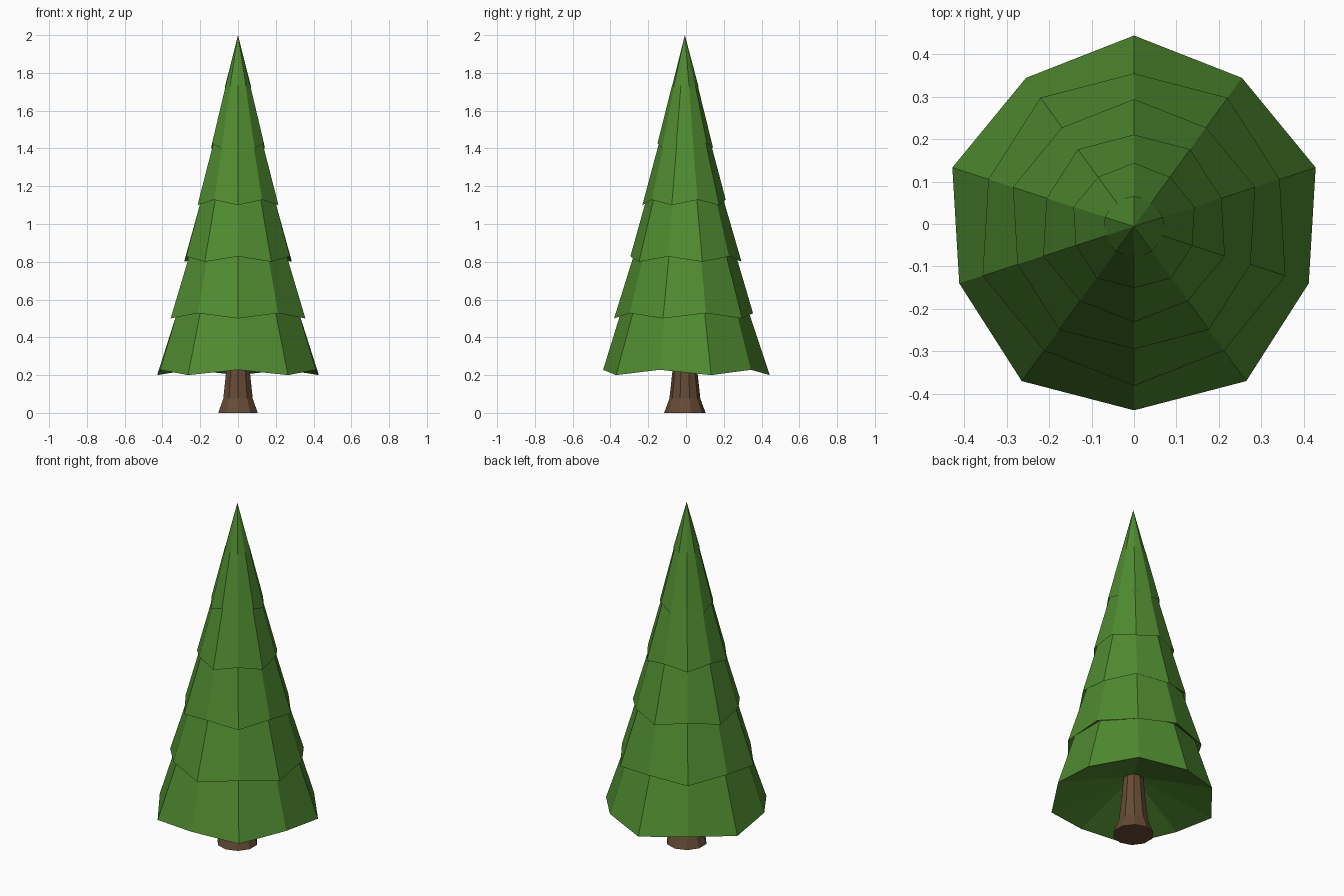
import bpy, bmesh, math

if "Cube" in bpy.data.objects:
    bpy.data.objects.remove(bpy.data.objects["Cube"])

SIDES = 10
Y0 = -0.006  # tree axis, so the uneven rim is centred on y = 0


def material(name, color):
    m = bpy.data.materials.new(name)
    m.diffuse_color = (*color, 1)
    m.use_nodes = True
    m.node_tree.nodes["Principled BSDF"].inputs["Base Color"].default_value = m.diffuse_color
    return m


def ring(bm, r, z, wave=None):
    # wave 0/1 chooses which alternate corners are lifted and pulled in
    verts = []
    for k in range(SIDES):
        a = math.pi / 2 + k * 2 * math.pi / SIDES
        lifted = wave is not None and (k + wave) % 2 == 1
        rr = r * 0.962 if lifted else r
        verts.append(bm.verts.new((rr * math.cos(a), rr * math.sin(a) + Y0,
                                   z + (0.028 if lifted else 0))))
    return verts


def bridge(bm, a, b):
    for k in range(SIDES):
        n = (k + 1) % SIDES
        bm.faces.new((a[k], a[n], b[n], b[k]))


def fan(bm, a, z):
    tip = bm.verts.new((0, Y0, z))
    for k in range(SIDES):
        bm.faces.new((a[k], a[(k + 1) % SIDES], tip))


def finish(bm, name, mat):
    bmesh.ops.recalc_face_normals(bm, faces=bm.faces)
    me = bpy.data.meshes.new(name)
    bm.to_mesh(me)
    bm.free()
    me.materials.append(mat)
    bpy.context.collection.objects.link(bpy.data.objects.new(name, me))


# Foliage: six stacked skirts with zigzag rims, hollow underneath
bm = bmesh.new()
last = None
for i in range(6):
    r, z = 0.45 - 0.075 * i, 0.2 + 0.3 * i
    rim = ring(bm, r, z, i % 2)
    if last:
        neck = ring(bm, r * 0.9, z + 0.036)
        bridge(bm, last, neck)
        bridge(bm, neck, rim)
    else:
        fan(bm, rim, 0.36)
    last = rim
fan(bm, last, 2.0)
finish(bm, "foliage", material("green", (0.08, 0.26, 0.03)))

# Trunk: flared foot tapering up into the foliage
bm = bmesh.new()
rings = [ring(bm, r, z) for r, z in ((0.11, 0), (0.082, 0.075), (0.066, 0.22), (0.054, 0.36))]
for a, b in zip(rings, rings[1:]):
    bridge(bm, a, b)
bm.faces.new(rings[0])
bm.faces.new(rings[-1])
finish(bm, "trunk", material("bark", (0.13, 0.07, 0.035)))
